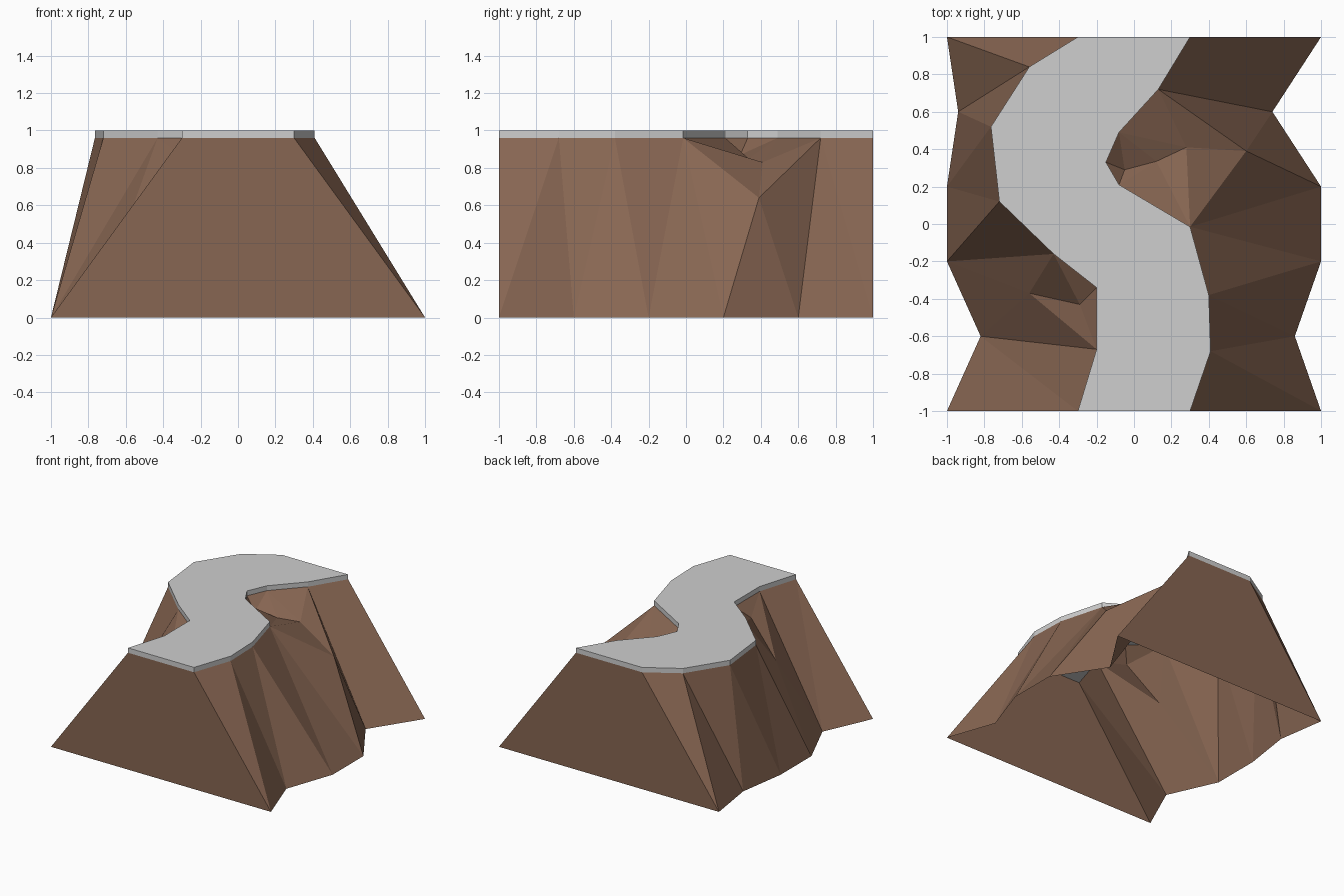
import bpy, bmesh

if "Cube" in bpy.data.objects:
    bpy.data.objects.remove(bpy.data.objects["Cube"])


def material(name, rgb):
    m = bpy.data.materials.new(name)
    m.diffuse_color = (*rgb, 1)
    m.use_nodes = True
    m.node_tree.nodes["Principled BSDF"].inputs["Base Color"].default_value = m.diffuse_color
    return m


def finish(name, bm, mat):
    bmesh.ops.remove_doubles(bm, verts=bm.verts, dist=0.0005)
    bmesh.ops.recalc_face_normals(bm, faces=bm.faces)
    me = bpy.data.meshes.new(name)
    bm.to_mesh(me)
    bm.free()
    me.materials.append(mat)
    ob = bpy.data.objects.new(name, me)
    bpy.context.collection.objects.link(ob)
    return ob


def strip(bm, upper, lower, steps):
    """Triangles between two rails; U / L says which rail moves on."""
    i = j = 0
    for s in steps:
        tri = [upper[i], lower[j]]
        if s == "U":
            i += 1
            tri.append(upper[i])
        else:
            j += 1
            tri.append(lower[j])
        bm.faces.new([bm.verts.new(p) for p in tri])


def at(points, z):
    return [(x, y, z) for x, y in points]


RIM, TOP = 0.96, 1.0
grey = material("path grey", (0.62, 0.62, 0.62))
brown = material("earth brown", (0.245, 0.133, 0.085))

# Edges of the winding path, front to back
left_xy = [(-.3, -1), (-.2, -.67), (-.2, -.34), (-.43, -.16),
           (-.72, .12), (-.765, .52), (-.56, .84), (-.3, 1)]
right_xy = [(.3, -1), (.41, -.68), (.4, -.38), (.3, -.015), (-.08, .21),
            (-.15, .33), (-.08, .49), (.13, .72), (.3, 1)]

# Path slab
bm = bmesh.new()
face = bm.faces.new([bm.verts.new(p) for p in at(right_xy + left_xy[::-1], RIM)])
ext = bmesh.ops.extrude_face_region(bm, geom=[face], use_keep_orig=True)
for v in ext["geom"]:
    if isinstance(v, bmesh.types.BMVert):
        v.co.z = TOP
finish("path_slab", bm, grey)

# Cliff sides, open underneath
r = at(right_xy, RIM)
l = at(left_xy, RIM)
rb = at([(1, -1), (.86, -.6), (1, -.2), (1, .2), (.74, .6), (1, 1)], 0)
lb = at([(-1, -1), (-.82, -.6), (-1, -.2), (-1, .2), (-.94, .6), (-1, 1)], 0)
bm = bmesh.new()

# Right side with its hollow
ledge = (.6, .39, .64)
n, p, q = (.28, .41, .83), (.12, .335, .85), (-.05, .29, .87)
strip(bm, r[:4] + [ledge] + r[7:], rb, "ULULULULULU")
strip(bm, [r[3], ledge, r[7]], [n], "UU")
strip(bm, r[3:8], [n, p, q, p, n], "LULUULLU")

# Left side with its hollow
ledge, t = (-.56, -.37, .6), (-.29, -.43, .86)
strip(bm, l[:2] + [ledge] + l[3:], lb, "LUULUULULULU")
strip(bm, [l[1], l[2], l[3], ledge, l[1]], [t], "UUUU")

# Front and back walls
for k in (0, -1):
    bm.faces.new([bm.verts.new(c) for c in (lb[k], rb[k], r[k], l[k])])
finish("cliff_sides", bm, brown)
